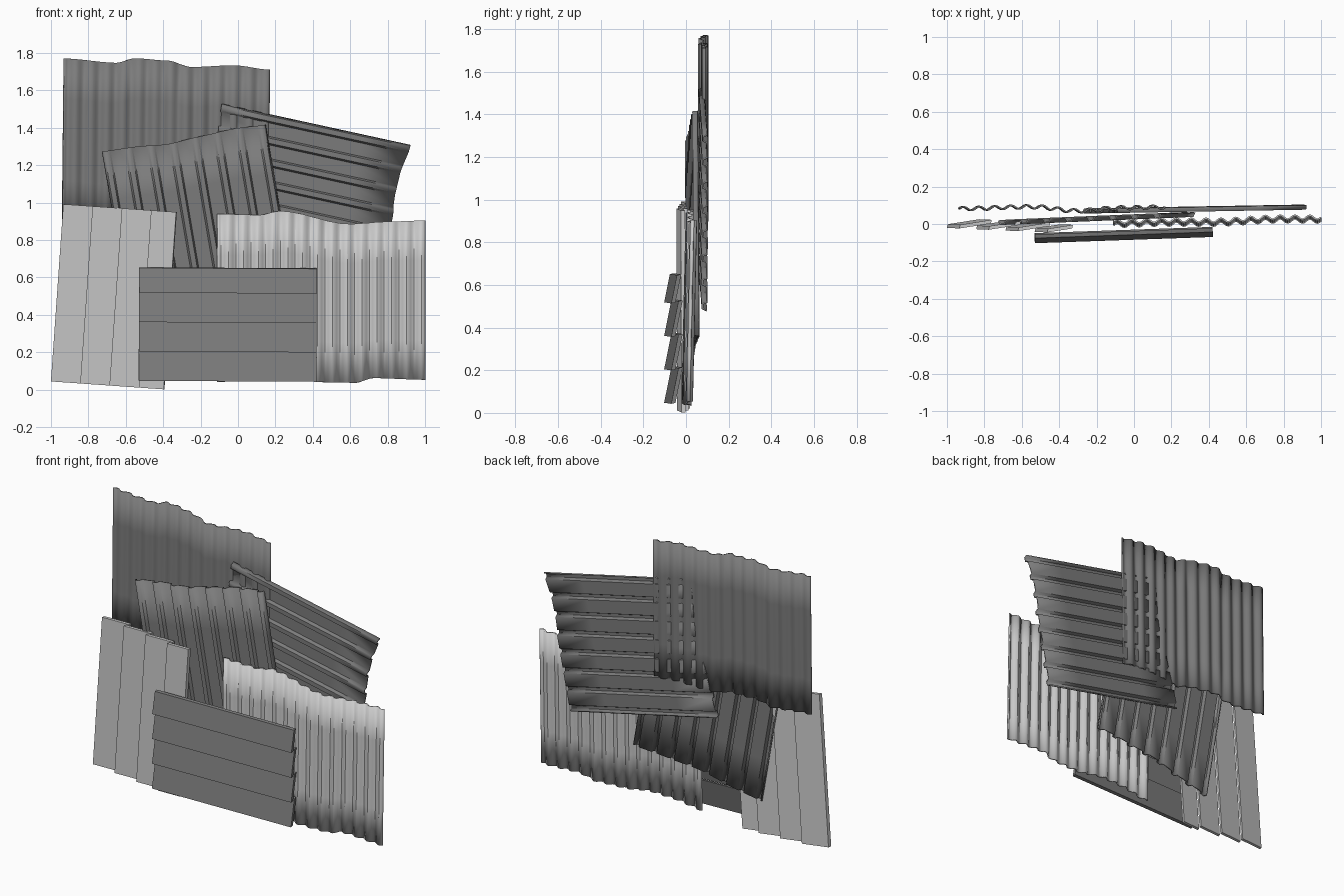
import bpy, bmesh, math
from mathutils import Matrix, Vector

if "Cube" in bpy.data.objects:
    bpy.data.objects.remove(bpy.data.objects["Cube"])


def material(name, g):
    m = bpy.data.materials.new(name)
    m.diffuse_color = (g, g, g, 1)
    m.use_nodes = True
    m.node_tree.nodes["Principled BSDF"].inputs["Base Color"].default_value = m.diffuse_color
    return m


DARK, LIGHT = material("dark_metal", 0.2), material("light_metal", 0.55)


def curve(points, u):
    """Smooth interpolation through (u, value) points."""
    if u <= points[0][0]:
        return points[0][1]
    for (a, p), (b, q) in zip(points, points[1:]):
        if u <= b:
            t = (u - a) / (b - a)
            t = t * t * (3 - 2 * t)
            return p + (q - p) * t
    return points[-1][1]


def finish(name, bm, mat, loc, roll=0, lean=0, yaw=0):
    bmesh.ops.recalc_face_normals(bm, faces=bm.faces)
    me = bpy.data.meshes.new(name)
    bm.to_mesh(me)
    bm.free()
    me.materials.append(mat)
    ob = bpy.data.objects.new(name, me)
    bpy.context.collection.objects.link(ob)
    r = math.radians
    ob.matrix_world = (Matrix.Translation(Vector(loc)) @ Matrix.Rotation(r(yaw), 4, 'Z')
                       @ Matrix.Rotation(r(lean), 4, 'X') @ Matrix.Rotation(r(roll), 4, 'Y'))
    return ob


def sheet(name, section, top, bottom, mat, loc, thickness=0.009, rows=4, **rot):
    """Thin sheet: section of (u, depth), with wavy top and bottom edges."""
    bm = bmesh.new()
    cols = []
    for u, d in section:
        lo, hi = curve(bottom, u), curve(top, u)
        cols.append([bm.verts.new((u, d, lo + (hi - lo) * i / rows)) for i in range(rows + 1)])
    for a, b in zip(cols, cols[1:]):
        for i in range(rows):
            bm.faces.new((a[i], b[i], b[i + 1], a[i + 1]))
    ob = finish(name, bm, mat, loc, **rot)
    mod = ob.modifiers.new("thickness", 'SOLIDIFY')
    mod.thickness, mod.offset = thickness, 0
    bpy.ops.object.select_all(action='DESELECT')
    ob.select_set(True)
    bpy.context.view_layer.objects.active = ob
    bpy.ops.object.shade_smooth_by_angle(angle=math.radians(35))
    return ob


def corrugated(width, waves, amp, drift):
    n = waves * 8
    out = []
    for i in range(n + 1):
        u = width * (i / n - 0.5)
        out.append((u, amp * math.sin(2 * math.pi * i / 8) + curve(drift, u)))
    return out


def ribbed(ribs=8, pitch=0.12, depth=0.02):
    """Flat pans between narrow ribs that stand out to the front."""
    out = []
    start = -pitch * (ribs - 1) / 2
    for i in range(ribs):
        c = start + i * pitch
        out += [(c - 0.02, depth / 2), (c - 0.011, -depth / 2),
                (c + 0.011, -depth / 2), (c + 0.02, depth / 2)]
    return out


def siding(name, mat, loc, length=0.95, **rot):
    """Four overlapping tilted boards."""
    bm = bmesh.new()
    pitch = 0.157
    for i in range(4):
        z0 = -0.302 + i * pitch
        h = 0.168 if i < 3 else 0.133
        k = h / 0.168
        prof = [(-0.026, z0), (-0.026 + 0.034 * k, z0 + h),
                (-0.006 + 0.034 * k, z0 + h + 0.003), (-0.006, z0 + 0.004)]
        ends = [[bm.verts.new((x, y, z)) for y, z in prof] for x in (-length / 2, length / 2)]
        bm.faces.new(ends[0])
        bm.faces.new(ends[1][::-1])
        for j in range(4):
            k2 = (j + 1) % 4
            bm.faces.new((ends[0][j], ends[1][j], ends[1][k2], ends[0][k2]))
    return finish(name, bm, mat, loc, **rot)


# Corrugated sheet at the upper left, rearmost
sheet("upper_corrugated_sheet",
      corrugated(1.1, 13, 0.01, [(-.55, 0), (-.15, .01), (.08, -.012), (.3, .004), (.55, .008)]),
      [(-.55, .445), (-.27, .425), (-.17, .45), (0, .44), (.13, .407), (.36, .418), (.55, .397)],
      [(-.55, -.425), (-.27, -.445), (-.17, -.42), (0, -.43), (.13, -.46), (.36, -.45), (.55, -.46)],
      DARK, (-.385, .082, 1.32), roll=0.6)

# Corrugated sheet at the lower right
sheet("lower_corrugated_sheet",
      corrugated(1.11, 14, 0.011, [(-.555, -.003), (-.3, 0), (0, -.004), (.3, .008), (.555, .004)]),
      [(-.555, .445), (-.33, .44), (-.22, .46), (.15, .392), (.38, .405), (.555, .41)],
      [(-.555, -.455), (-.36, -.43), (-.22, -.425), (0, -.455), (.18, -.458), (.28, -.433), (.555, -.442)],
      LIGHT, (.445, .014, .495), lean=-1.3, yaw=0.9)

# Two ribbed sheets, one lying over on its side
top = [(-.44, .535), (-.26, .532), (-.11, .515), (.09, .527), (.265, .538), (.44, .53)]
bot = [(-.44, -.526), (-.26, -.523), (-.015, -.505), (.2, -.52), (.44, -.538)]
sheet("centre_ribbed_sheet", ribbed(), top, bot, DARK, (-.2, .03, .82), roll=-9.7, yaw=2.4)
sheet("right_ribbed_sheet", ribbed(pitch=0.115),
      [(-.42, .52), (-.26, .498), (-.12, .495), (-.02, .51), (.42, .517)],
      [(-.42, -.513), (-.08, -.48), (.13, -.5), (.42, -.515)],
      DARK, (.324, .08, 1.003), roll=102.3, yaw=1.0)

# Lapped board panels: upright at left, level in front
siding("left_board_panel", LIGHT, (-.665, -.01, .497), roll=94.0, yaw=-2.6)
siding("front_board_panel", DARK, (-.055, -.06, .347), roll=0.3, yaw=2.0)
